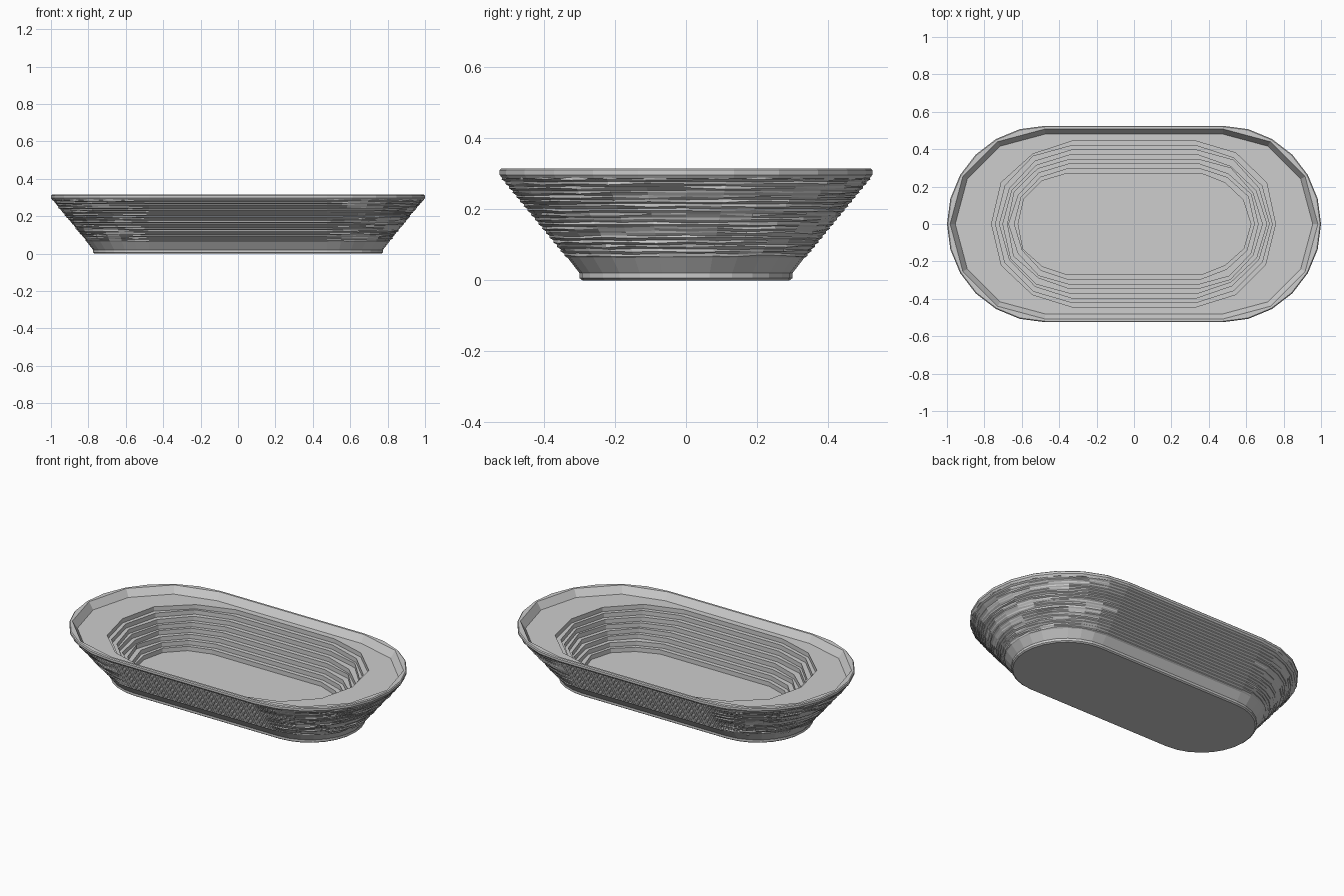
import bpy, bmesh, math, random

random.seed(4)
if "Cube" in bpy.data.objects:
    bpy.data.objects.remove(bpy.data.objects["Cube"])

HALF = 0.475  # half length of the straight sides

mat = bpy.data.materials.new("plain grey")
mat.use_nodes = True
GREY = (0.61, 0.61, 0.61, 1)
mat.diffuse_color = GREY
mat.node_tree.nodes["Principled BSDF"].inputs["Base Color"].default_value = GREY


def oval(radius, z, segments, half=HALF, jitter=0.0, lift=0.0, coarse=False):
    """Points of a round-ended oval; coarse flattens every pair of facets."""
    points = []
    for side in (1, -1):
        for i in range(segments + 1):
            a = math.pi * (i / segments - 0.5)
            r = radius
            dz = 0.0
            if 0 < i < segments:
                r -= random.uniform(0, jitter)
                dz = random.uniform(-lift, lift)
            if coarse and i % 2:
                r *= math.cos(math.pi / segments)
            points.append((side * (half + r * math.cos(a)),
                           side * r * math.sin(a), z + dz))
    return points


def loft(name, rings, cap_start=False, cap_end=False, closed=False):
    """Skin a list of ovals that share a point count."""
    bm = bmesh.new()
    loops = [[bm.verts.new(p) for p in ring] for ring in rings]
    pairs = list(zip(loops, loops[1:]))
    if closed:
        pairs.append((loops[-1], loops[0]))
    for low, high in pairs:
        n = len(low)
        for i in range(n):
            j = (i + 1) % n
            bm.faces.new((low[i], low[j], high[j], high[i]))
    if cap_start:
        bm.faces.new(loops[0][::-1])
    if cap_end:
        bm.faces.new(loops[-1])
    mesh = bpy.data.meshes.new(name)
    bm.to_mesh(mesh)
    bm.free()
    mesh.materials.append(mat)
    obj = bpy.data.objects.new(name, mesh)
    bpy.context.collection.objects.link(obj)


# Foot: flat underside, small lip and a smooth flaring band
foot = [(0.292, 0), (0.3, 0.006), (0.3, 0.02), (0.334, 0.064)]
loft("foot", [oval(r, z, 14) for r, z in foot], cap_start=True)

# Outer wall: uneven stacked coils, each bulging and tucking back in
COILS = 18
LOW, HIGH = 0.062, 0.29
step = (HIGH - LOW) / COILS
wall = []
for i in range(COILS):
    z = LOW + i * step
    r = 0.335 + 0.187 * i / COILS
    wall.append(oval(r - 0.003, z, 14, jitter=0.004, lift=0.002))
    wall.append(oval(r + 0.008, z + step * 0.55, 14, jitter=0.007, lift=0.003))
wall.append(oval(0.517, HIGH, 14))
loft("coiled_wall", wall)

# Rim: round outside, narrow flat top and a coarsely faceted inner slope
rim = [(0.517, 0.286, False), (0.525, 0.297, False), (0.525, 0.31, False),
       (0.52, 0.315, False), (0.508, 0.315, True), (0.48, 0.272, True)]
loft("rim", [oval(r, z, 12, coarse=c) for r, z, c in rim], closed=True)

# Inner bowl: a wide ledge, then uneven flat terraces down to the floor
TIERS = 8
LEDGE, FLOOR = 0.273, 0.066
drop = (LEDGE - FLOOR) / TIERS
bowl = [oval(0.486, LEDGE, 6)]
for i in range(TIERS):
    t = i / (TIERS - 1)
    edge = oval(0.445 - 0.175 * t, LEDGE - drop * i, 6,
                half=0.325 + 0.035 * t, jitter=0.016)
    bowl.append(edge)
    bowl.append([(x, y, z - drop) for x, y, z in edge])
loft("inner_bowl", bowl, cap_end=True)
